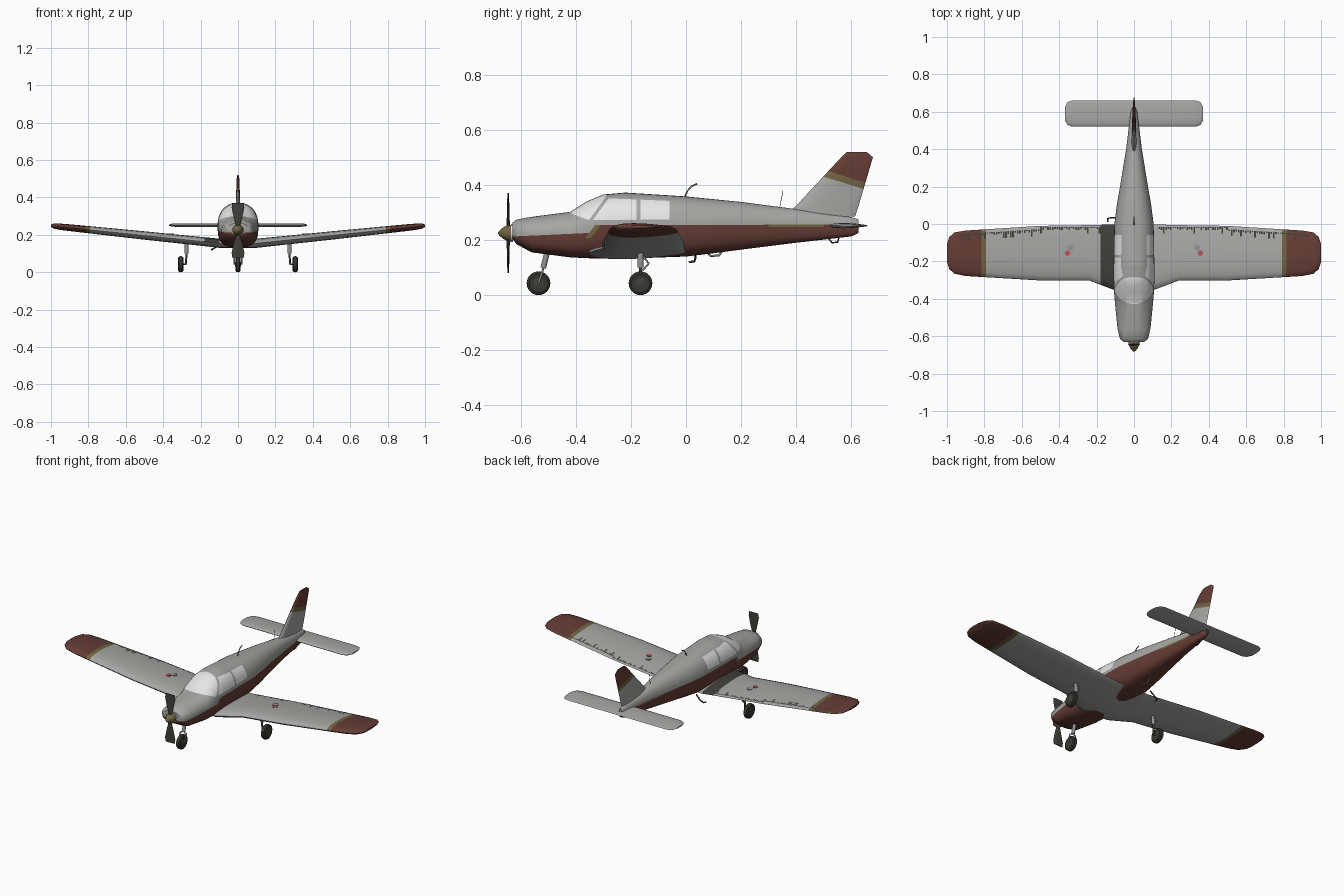
import bpy, bmesh, math, random
from mathutils import Vector

random.seed(4)
cube = bpy.data.objects.get("Cube")
if cube:
    bpy.data.objects.remove(cube)


def material(name, r, g, b):
    m = bpy.data.materials.new(name)
    m.use_nodes = True
    m.diffuse_color = (r, g, b, 1)
    node = next(n for n in m.node_tree.nodes if n.type == 'BSDF_PRINCIPLED')
    node.inputs["Base Color"].default_value = (r, g, b, 1)
    node.inputs["Roughness"].default_value = 0.6
    return m


GREY = material("paint grey", 0.38, 0.38, 0.37)
RED = material("dark red", 0.13, 0.045, 0.035)
OLIVE = material("olive gold", 0.17, 0.13, 0.055)
GLASS = material("pale glass", 0.8, 0.8, 0.8)
DARK = material("walkway grey", 0.05, 0.052, 0.042)
TYRE = material("tyre black", 0.035, 0.036, 0.03)
METAL = material("gear metal", 0.3, 0.3, 0.3)
PINK = material("marker pink", 0.5, 0.08, 0.1)


def finish(name, bm, *mats, angle=40):
    mesh = bpy.data.meshes.new(name)
    bm.to_mesh(mesh)
    bm.free()
    ob = bpy.data.objects.new(name, mesh)
    bpy.context.collection.objects.link(ob)
    for m in mats:
        mesh.materials.append(m)
    bpy.ops.object.select_all(action='DESELECT')
    ob.select_set(True)
    bpy.context.view_layer.objects.active = ob
    bpy.ops.object.shade_smooth_by_angle(angle=math.radians(angle))
    return ob


def loft(rings):
    bm = bmesh.new()
    rows = [[bm.verts.new(p) for p in ring] for ring in rings]
    n = len(rows[0])
    for a, b in zip(rows, rows[1:]):
        for i in range(n):
            bm.faces.new((a[i], a[(i + 1) % n], b[(i + 1) % n], b[i]))
    bm.faces.new(rows[0])
    bm.faces.new(rows[-1])
    bmesh.ops.recalc_face_normals(bm, faces=bm.faces)
    return bm


def cut(bm, co, normal):
    bmesh.ops.bisect_plane(bm, geom=bm.verts[:] + bm.edges[:] + bm.faces[:],
                           plane_co=co, plane_no=normal, dist=1e-5)


def cut_line(bm, line):
    (ya, za), (yb, zb) = line
    cut(bm, (0, ya, za), (0, zb - za, ya - yb))


def side(line, p):
    """Positive below a rearward line, or behind a rising one."""
    (ya, za), (yb, zb) = line
    return (p.y - ya) * (zb - za) - (p.z - za) * (yb - ya)


def paint(bm, rule):
    bm.normal_update()
    for f in bm.faces:
        f.material_index = rule(f.calc_center_median(), f.normal)


def foil(le, te, thick, n=20):
    mid, half = (le + te) / 2, (te - le) / 2
    ring = []
    for i in range(n):
        t = math.tau * i / n
        c, s = math.cos(t), math.sin(t)
        ring.append((mid - half * c, thick / 2 * s * (1 + 0.4 * c)))
    return ring


def lathe(name, profile, centre, axis, mat, n=24):
    rings = []
    for a, r in profile:
        ring = []
        for i in range(n):
            t = math.tau * i / n
            u, v = r * math.cos(t), r * math.sin(t)
            p = {'X': (a, u, v), 'Y': (u, a, v), 'Z': (u, v, a)}[axis]
            ring.append(Vector(centre) + Vector(p))
        rings.append(ring)
    return finish(name, loft(rings), mat)


def rod(name, points, radius, mat):
    cu = bpy.data.curves.new(name, 'CURVE')
    cu.dimensions = '3D'
    cu.bevel_depth, cu.bevel_resolution, cu.use_fill_caps = radius, 2, True
    sp = cu.splines.new('POLY')
    sp.points.add(len(points) - 1)
    for q, p in zip(sp.points, points):
        q.co = (*p, 1)
    cu.materials.append(mat)
    ob = bpy.data.objects.new(name, cu)
    bpy.context.collection.objects.link(ob)


# Fuselage: y, bottom, top, half width
stations = [(-.63, .205, .262, .055), (-.615, .185, .274, .075), (-.56, .155, .284, .088),
            (-.42, .137, .302, .102), (-.36, .134, .34, .107), (-.3, .132, .365, .109),
            (-.22, .132, .372, .109), (0, .14, .358, .105), (.1, .152, .348, .092),
            (.2, .165, .338, .075), (.4, .19, .312, .042), (.6, .213, .283, .018),
            (.625, .225, .275, .008)]


def section(y, low, top, w, n=40):
    mid = (low + top) / 2
    ring = []
    for i in range(n):
        t = math.tau * i / n
        c, s = math.cos(t), math.sin(t)
        e = 2 / 2.2 if s > 0 else 2 / 3
        x = math.copysign(abs(c) ** e, c) * w
        ring.append((x, y, mid + math.copysign(abs(s) ** e, s) * (top - mid)))
    return ring


nose_line = ((-.62, .213), (-.34, .226))
body_line = ((-.32, .254), (.62, .256))
stripe_line = ((-.32, .248), (.62, .246))
step_rear = ((-.35, .2), (-.31, .254))
step_front = ((-.37, .2), (-.33, .254))
screen_base = ((-.435, .303), (-.352, .272))
screen_rear = ((-.352, .272), (-.289, .36))
door_front = ((-.338, .272), (-.275, .36))
sill = ((-.3, .272), (0, .275))
lintel = ((-.3, .352), (-.06, .342))
bm = loft([section(*s) for s in stations])
for line in (nose_line, body_line, stripe_line, step_rear, step_front, screen_base,
             screen_rear, door_front, sill, lintel):
    cut_line(bm, line)
for y in (-.18, -.165, -.06, .3, .5):
    cut(bm, (0, y, 0), (0, 1, 0))


def fuselage_rule(p, n):
    if side(screen_rear, p) < 0 and side(screen_base, p) < 0 and p.y > -.44:
        return 3
    if side(sill, p) < 0 < side(lintel, p) and side(door_front, p) > 0:
        if p.y < -.18 or -.165 < p.y < -.06:
            return 3
    if side(step_rear, p) > 0:
        if side(body_line, p) < 0:
            return 0
        return 2 if .3 < p.y < .5 and side(stripe_line, p) < 0 else 1
    if side(step_front, p) > 0 and .2 < p.z < .254:
        return 2
    return 1 if side(nose_line, p) > 0 else 0


paint(bm, fuselage_rule)
finish("fuselage", bm, GREY, RED, OLIVE, GLASS)

# Wing: x, leading edge, trailing edge, thickness
wing_stations = [(0, -.36, 0, .046), (.1, -.355, -.002, .046), (.24, -.302, -.006, .044),
                 (.5, -.302, -.01, .042), (.9, -.278, -.035, .034), (.96, -.266, -.045, .031),
                 (.988, -.24, -.07, .024), (1, -.205, -.105, .01)]


def wing_height(x):
    return .155 + max(0, abs(x) - .1) * .104


def wing_top(x, y):
    x = abs(x)
    for a, b in zip(wing_stations, wing_stations[1:]):
        if a[0] <= x <= b[0]:
            f = (x - a[0]) / (b[0] - a[0])
            le, te, th = (u + (v - u) * f for u, v in zip(a[1:], b[1:]))
            c = (le + te - 2 * y) / (te - le)
            return wing_height(x) + th / 2 * math.sqrt(max(0, 1 - c * c)) * (1 + .4 * c)


def mirrored(rows):
    return [(-r[0], *r[1:]) for r in reversed(rows) if r[0]] + rows


bm = loft([[(x, y, wing_height(x) + z) for y, z in foil(le, te, th)]
           for x, le, te, th in mirrored(wing_stations)])
for x in (.79, .815, -.79, -.815, -.18):
    cut(bm, (x, 0, 0), (1, 0, 0))


def wing_rule(p, n):
    if abs(p.x) > .79:
        return 1 if abs(p.x) > .815 else 2
    return 3 if -.18 < p.x < -.1 and n.z > 0 else 0


paint(bm, wing_rule)
finish("wing", bm, GREY, RED, OLIVE, DARK)

# Dark hinge marks along the trailing edge
bm = bmesh.new()
for s in (-1, 1):
    for k in range(64):
        x = .13 + k * .0125
        gap = .006 if x < .5 else .018
        y1 = -.01 - max(0, x - .5) * .0625 - gap
        y0 = y1 - random.choice((.006, .01, .015, .035))
        for a, b in ((y0, (y0 + y1) / 2), ((y0 + y1) / 2, y1)):
            bm.faces.new([bm.verts.new((s * u, v, wing_top(u, v) + .0015))
                          for u, v in ((x, a), (x + .009, a), (x + .009, b), (x, b))][::s])
finish("hinge_marks", bm, DARK)

# Tailplane
tail = [(0, .52, .66, .018), (.33, .52, .66, .018), (.355, .53, .652, .014), (.37, .555, .625, .006)]
bm = loft([[(x, y, .252 + z) for y, z in foil(le, te, th)] for x, le, te, th in mirrored(tail)])
finish("tailplane", bm, GREY)

# Fin and rudder
fin = [(.285, .36, .613, .026), (.327, .402, .627, .024), (.5, .563, .678, .014), (.52, .585, .655, .006)]
bm = loft([[(x, y, z) for y, x in foil(le, te, th)] for z, le, te, th in fin])
red_edge, olive_edge = ((.5, .455), (.66, .405)), ((.49, .432), (.655, .382))
cut_line(bm, red_edge)
cut_line(bm, olive_edge)
paint(bm, lambda p, n: 1 if side(red_edge, p) < 0 else 2 if side(olive_edge, p) < 0 else 0)
finish("fin", bm, GREY, RED, OLIVE)

# Propeller, spinner and back plate
blade = [(0, .01, .014), (.03, .012, .012), (.07, .023, .009), (.12, .034, .007), (.145, .031, .005)]
bm = loft([[(x, -.645 + y, .225 + r) for x, y in foil(-w, w, th, 12)] for r, w, th in mirrored(blade)])
finish("propeller", bm, DARK)
lathe("spinner", [(-.052, .002), (-.046, .01), (-.034, .02), (-.018, .028), (0, .031)],
      (0, -.63, .225), 'Y', OLIVE)
lathe("spinner_plate", [(0, .033), (.006, .033)], (0, -.634, .225), 'Y', GLASS)


# Landing gear
def wheel(name, x, y):
    c = (x, y, .043)
    lathe(name + "_tyre", [(-.012, .024), (-.014, .034), (-.009, .042), (0, .043), (.009, .042),
                           (.014, .034), (.012, .024)], c, 'X', TYRE)
    lathe(name + "_hub", [(-.015, .01), (-.012, .02), (.012, .02), (.015, .01)], c, 'X', DARK)


wheel("nose_wheel", 0, -.535)
rod("nose_strut", [(0, -.5, .17), (0, -.518, .098)], .01, METAL)
for s, word in ((1, "left"), (-1, "right")):
    rod(word + "_nose_fork", [(0, -.518, .098), (s * .02, -.52, .09), (s * .02, -.535, .043)], .004, METAL)
    wheel(word + "_main_wheel", s * .306, -.165)
    rod(word + "_main_strut", [(s * .275, -.165, .165), (s * .275, -.165, .1)], .011, METAL)
    rod(word + "_main_leg", [(s * .275, -.165, .1), (s * .279, -.165, .043), (s * .306, -.165, .043)], .006, DARK)
    rod(word + "_torque_link", [(s * .275, -.155, .14), (s * .275, -.135, .115), (s * .275, -.158, .09)], .004, METAL)
    # Fuel cap and its marker
    for part, x, y, r, mat in (("fuel_cap", .338, -.125, .016, METAL), ("cap_marker", .355, -.156, .014, PINK)):
        lathe(word + "_" + part, [(-.003, r), (.003, r)], (s * x, y, wing_top(x, y)), 'Z', mat)

# Aerials, step and tail skid
rod("roof_aerial", [(0, -.005, .355), (0, .005, .378), (0, .02, .395), (0, .04, .404)], .003, METAL)
rod("wire_aerial", [(0, .34, .318), (0, .352, .38)], .001, DARK)
rod("boarding_step", [(-.09, .03, .16), (-.115, .035, .135), (-.14, .03, .122), (-.14, .01, .12)], .004, DARK)
rod("belly_aerial", [(0, .08, .152), (0, .09, .142), (0, .12, .144), (0, .13, .158)], .004, METAL)
rod("tail_skid", [(0, .515, .208), (0, .53, .19), (0, .55, .192), (0, .555, .21)], .003, DARK)
